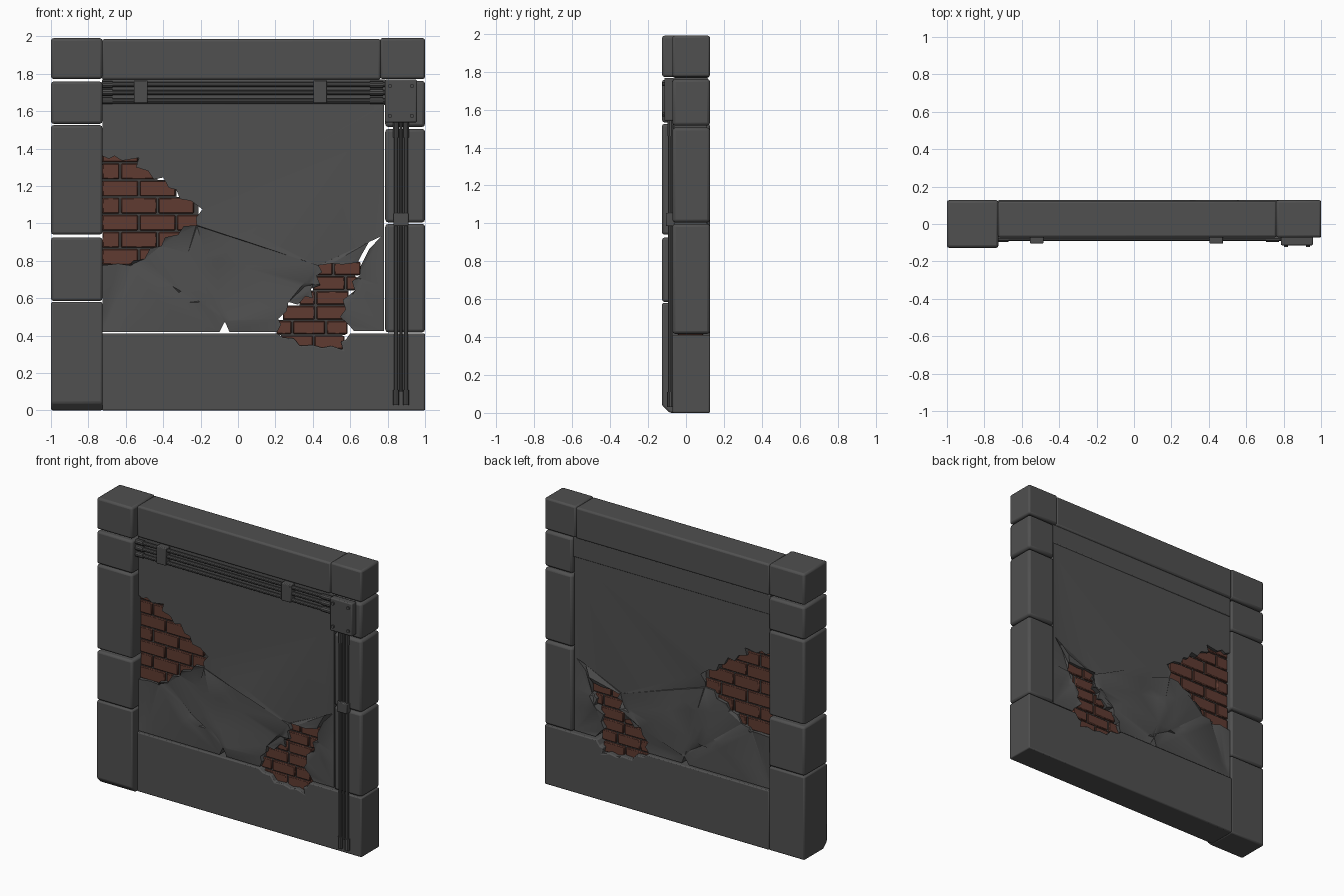
import bpy, bmesh, math, random
from mathutils import Vector

if "Cube" in bpy.data.objects:
    bpy.data.objects.remove(bpy.data.objects["Cube"])

random.seed(4)


def material(name, rgb):
    m = bpy.data.materials.new(name)
    m.diffuse_color = (*rgb, 1)
    m.use_nodes = True
    m.node_tree.nodes["Principled BSDF"].inputs["Base Color"].default_value = m.diffuse_color
    return m


CONCRETE = material("concrete grey", (0.08, 0.08, 0.08))
METAL = material("metal grey", (0.075, 0.075, 0.075))
MORTAR = material("mortar grey", (0.06, 0.055, 0.053))
BRICK = material("brick red", (0.115, 0.044, 0.031))


def finish(name, bm, mat, bevel=0.0, segments=2):
    bmesh.ops.recalc_face_normals(bm, faces=bm.faces[:])
    me = bpy.data.meshes.new(name)
    bm.to_mesh(me)
    bm.free()
    ob = bpy.data.objects.new(name, me)
    bpy.context.collection.objects.link(ob)
    me.materials.append(mat)
    if bevel:
        mod = ob.modifiers.new("soft edges", 'BEVEL')
        mod.width, mod.segments = bevel, segments
        mod.limit_method, mod.angle_limit = 'ANGLE', math.radians(35)
    bpy.ops.object.select_all(action='DESELECT')
    ob.select_set(True)
    bpy.context.view_layer.objects.active = ob
    bpy.ops.object.shade_smooth_by_angle(angle=math.radians(35))
    return ob


def prism(points, y0, y1):
    """Outline in x and z, given thickness along y."""
    bm = bmesh.new()
    face = bm.faces.new([bm.verts.new((x, y0, z)) for x, z in points])
    new = bmesh.ops.extrude_face_region(bm, geom=[face])["geom"]
    for v in new:
        if isinstance(v, bmesh.types.BMVert):
            v.co.y = y1
    # extrusion can drop the first cap, so make sure both exist
    bm.verts.ensure_lookup_table()
    if bm.faces and any(e.is_boundary for e in bm.edges):
        bmesh.ops.holes_fill(bm, edges=[e for e in bm.edges if e.is_boundary])
    return bm


def box(name, x, y, z, mat, bevel=0.0, segments=2):
    pts = [(x[0], z[0]), (x[1], z[0]), (x[1], z[1]), (x[0], z[1])]
    return finish(name, prism(pts, *y), mat, bevel, segments)


def pipe(name, a, b, r, sides=10):
    a, b = Vector(a), Vector(b)
    bm = bmesh.new()
    bmesh.ops.create_cone(bm, cap_ends=True, segments=sides, radius1=r,
                          radius2=r, depth=(b - a).length)
    turn = (b - a).to_track_quat('Z', 'Y')
    for v in bm.verts:
        v.co = turn @ v.co + (a + b) / 2
    return finish(name, bm, METAL)


FRONT, BACK, PROUD = -0.072, 0.127, -0.127

# Left column of stacked blocks, standing proud of the wall
for i, (z0, z1) in enumerate([(0.585, 0.925), (0.94, 1.525), (1.532, 1.758), (1.772, 1.99)]):
    box(f"left_block_{i + 2}", (-1, -0.725), (PROUD, BACK), (z0, z1), CONCRETE, 0.014)
bm = prism([(-1, 0), (-0.725, 0), (-0.725, 0.58), (-1, 0.58)], PROUD, BACK)
low = [e for e in bm.edges if all(v.co.z < 0.01 and v.co.y < PROUD + 0.01 for v in e.verts)]
bmesh.ops.bevel(bm, geom=low, offset=0.04, segments=1, affect='EDGES')
finish("left_block_1", bm, CONCRETE, 0.01)

# Right column
for i, (z0, z1) in enumerate([(0.417, 0.997), (1.005, 1.505), (1.515, 1.762)]):
    box(f"right_block_{i + 1}", (0.787, 1), (FRONT, BACK), (z0, z1), CONCRETE, 0.016)
box("right_corner_block", (0.76, 1), (FRONT, BACK), (1.772, 1.99), CONCRETE, 0.012)

# Top beam and the band below it
box("top_beam", (-0.728, 0.763), (FRONT, BACK - 0.003), (1.768, 1.985), CONCRETE, 0.012)
box("upper_band", (-0.728, 0.79), (-0.06, 0.115), (1.632, 1.77), CONCRETE, 0.006)

# Bottom beam with a broken notch in its upper edge
notch = [(0.60, 0.412), (0.575, 0.375), (0.55, 0.37), (0.56, 0.325), (0.50, 0.345),
         (0.45, 0.335), (0.40, 0.35), (0.33, 0.345), (0.30, 0.385), (0.24, 0.39), (0.21, 0.412)]
beam = [(-0.728, 0), (1, 0), (1, 0.412)] + notch + [(-0.728, 0.412)]
finish("bottom_beam", prism(beam, FRONT, BACK), CONCRETE, 0.007)

# Cracked plaster panel, with one hole open to the left and one open to the bottom
right_hole = [(0.21, 0.418), (0.23, 0.46), (0.215, 0.49), (0.26, 0.53), (0.27, 0.58),
              (0.32, 0.565), (0.36, 0.61), (0.40, 0.60), (0.39, 0.65), (0.44, 0.67),
              (0.42, 0.72), (0.45, 0.74), (0.43, 0.775), (0.50, 0.785), (0.56, 0.78),
              (0.64, 0.79), (0.66, 0.83), (0.70, 0.90), (0.765, 0.93), (0.70, 0.86),
              (0.655, 0.77), (0.65, 0.72), (0.61, 0.69), (0.625, 0.64), (0.56, 0.59),
              (0.575, 0.54), (0.545, 0.50), (0.59, 0.46), (0.62, 0.424)]
left_hole = [(-0.725, 1.36), (-0.69, 1.345), (-0.66, 1.36), (-0.62, 1.335), (-0.53, 1.35),
             (-0.545, 1.30), (-0.48, 1.28), (-0.45, 1.235), (-0.40, 1.245), (-0.37, 1.19),
             (-0.33, 1.18), (-0.31, 1.13), (-0.25, 1.12), (-0.19, 1.075), (-0.225, 1.03),
             (-0.22, 0.99), (-0.29, 0.985), (-0.32, 0.94), (-0.39, 0.925), (-0.41, 0.88),
             (-0.47, 0.865), (-0.50, 0.81), (-0.56, 0.80), (-0.58, 0.775), (-0.64, 0.785),
             (-0.725, 0.775)]
outline = ([(-0.725, 0.418), (-0.10, 0.418), (-0.07, 0.475), (-0.045, 0.418)] + right_hole
           + [(0.78, 0.424), (0.78, 1.635)] + [(-0.725, 1.635)] + left_hole)
bm = prism(outline, -0.06, 0.11)
bmesh.ops.triangulate(bm, faces=[f for f in bm.faces if len(f.verts) > 4])
# fold lines across the damaged lower part
for px, pz, ang in [(-0.2, 0.98, -18), (-0.5, 0.75, -30), (-0.1, 0.6, 8), (0.1, 0.75, -14),
                    (-0.62, 0.6, 75), (-0.35, 0.6, 40)]:
    a = math.radians(ang)
    bmesh.ops.bisect_plane(bm, geom=bm.verts[:] + bm.edges[:] + bm.faces[:], dist=1e-4,
                           plane_co=(px, 0, pz), plane_no=(-math.sin(a), 0, math.cos(a)))
for v in bm.verts:
    if 0.43 < v.co.z < 1.0 and -0.715 < v.co.x < 0.77:
        v.co.y += random.uniform(-0.012, 0.014)
bmesh.ops.triangulate(bm, faces=[f for f in bm.faces if len(f.verts) > 4])
finish("plaster_panel", bm, CONCRETE)

# Brickwork inside the holes: rows of (start, end) along x
left_rows = [(-0.725, -0.43), (-0.725, -0.28), (-0.725, -0.18), (-0.725, -0.20),
             (-0.725, -0.32), (-0.725, -0.42), (-0.725, -0.52)]
right_rows = [(0.23, 0.57), (0.205, 0.585), (0.24, 0.585), (0.33, 0.60), (0.40, 0.635), (0.425, 0.655)]


def brickwork(side, rows, z, pitch, length):
    for r, (x0, x1) in enumerate(rows):
        z0 = z + r * pitch
        box(f"{side}_mortar_{r}", (x0, x1 - 0.01), (-0.028, 0.078), (z0, z0 + pitch), MORTAR)
        x = x0 - (length * 0.5 if r % 2 else 0)
        while x < x1 - 0.02:
            a, b = max(x, x0), min(x + length - 0.01, x1)
            if b - a > 0.025:
                d = random.uniform(-0.004, 0.004)
                box(f"{side}_brick_{r}", (a, b), (-0.04 + d, 0.09 + d),
                    (z0 + 0.004, z0 + pitch - 0.005), BRICK, 0.005, 1)
            x += length


brickwork("left", left_rows, 0.775, 0.0915, 0.20)
brickwork("right", right_rows, 0.325, 0.079, 0.18)

# Horizontal pipes under the top beam, with end sleeves and clamps
for i, z in enumerate((1.655, 1.70, 1.742)):
    pipe(f"horizontal_pipe_{i}", (-0.725, -0.078, z), (0.79, -0.078, z), 0.013)
    for x0, x1 in ((-0.725, -0.67), (0.705, 0.775)):
        pipe("pipe_sleeve", (x0, -0.078, z), (x1, -0.078, z), 0.018)
for x in (-0.52, 0.44):
    box("horizontal_clamp", (x - 0.037, x + 0.037), (-0.104, -0.055), (1.643, 1.765), METAL, 0.005)

# Junction box with four screws
box("junction_box", (0.785, 0.957), (-0.114, -0.065), (1.54, 1.768), METAL, 0.007)
for x in (0.812, 0.93):
    for z in (1.575, 1.735):
        pipe("box_screw", (x, -0.124, z), (x, -0.11, z), 0.011, 8)

# Vertical pipes on the right column, with a clamp and end sleeves
for i, (x, r, z0) in enumerate([(0.845, 0.012, 0.03), (0.872, 0.008, 0.1), (0.898, 0.012, 0.03)]):
    pipe(f"vertical_pipe_{i}", (x, -0.082, z0), (x, -0.082, 1.55), r)
for x in (0.845, 0.898):
    pipe("pipe_sleeve", (x, -0.082, 0.03), (x, -0.082, 0.11), 0.017)
    pipe("pipe_sleeve", (x, -0.082, 1.46), (x, -0.082, 1.545), 0.016)
box("vertical_clamp", (0.832, 0.911), (-0.106, -0.06), (0.985, 1.055), METAL, 0.005)
